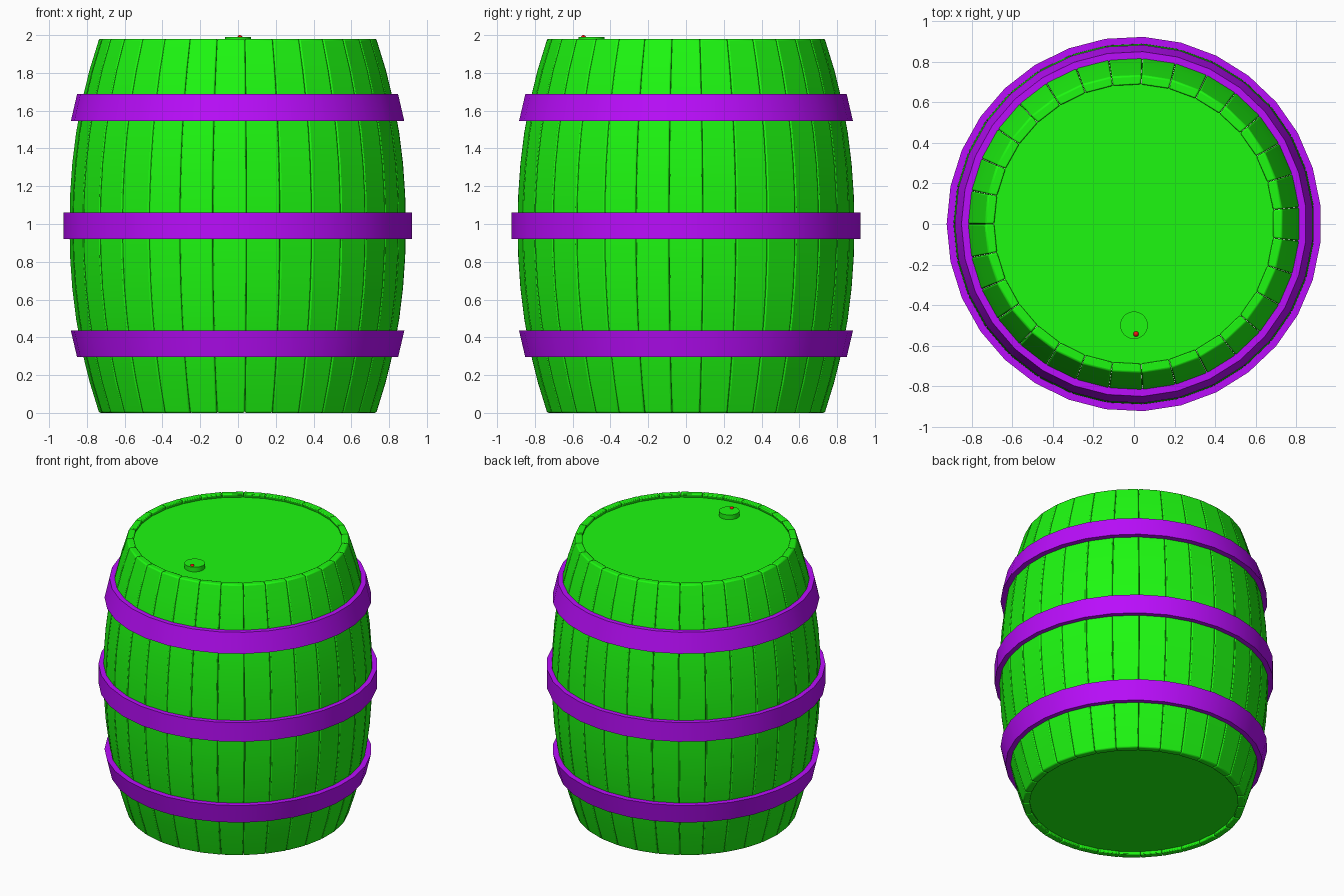
import bpy, bmesh
from math import radians, sin, cos, pi

if "Cube" in bpy.data.objects:
    bpy.data.objects.remove(bpy.data.objects["Cube"])

N = 31                      # staves around the barrel
STEP = 2 * pi / N
START = pi                  # one seam sits on the -x axis
H = 1.98


def material(name, rgb):
    m = bpy.data.materials.new(name)
    m.diffuse_color = (*rgb, 1)
    m.use_nodes = True
    m.node_tree.nodes["Principled BSDF"].inputs["Base Color"].default_value = m.diffuse_color
    return m


GREEN = material("green_wood", (0.0125, 0.945, 0.0055))
PURPLE = material("purple_metal", (0.49, 0.004, 0.97))
RED = material("red", (0.9, 0.005, 0.005))


def finish(bm, name, mat, smooth=None):
    bmesh.ops.recalc_face_normals(bm, faces=bm.faces)
    me = bpy.data.meshes.new(name)
    bm.to_mesh(me)
    bm.free()
    me.materials.append(mat)
    ob = bpy.data.objects.new(name, me)
    bpy.context.collection.objects.link(ob)
    if smooth:
        bpy.ops.object.select_all(action='DESELECT')
        ob.select_set(True)
        bpy.context.view_layer.objects.active = ob
        bpy.ops.object.shade_smooth_by_angle(angle=radians(smooth))
    return ob


def loft(bm, rings, closed=False):
    """Skin rings of vertices; cap the ends unless the loft closes on itself."""
    n = len(rings[0])
    last = len(rings) if closed else len(rings) - 1
    for i in range(last):
        a, b = rings[i], rings[(i + 1) % len(rings)]
        for j in range(n):
            k = (j + 1) % n
            bm.faces.new((a[j], a[k], b[k], b[j]))
    if not closed:
        bm.faces.new(rings[0])
        bm.faces.new(rings[-1])


def polar(bm, r, a, z):
    return bm.verts.new((r * cos(a), r * sin(a), z))


def bulge(z):
    t = abs(2 * z / H - 1)
    return 0.893 - 0.157 * t ** 2.15


# Curved staves, tightly packed, with softened edges
bm = bmesh.new()
for s in range(N):
    mid = START + (s + 0.5) * STEP
    rings = []
    for i in range(13):
        z = H * i / 12
        r = bulge(z)
        half = STEP / 2 - 0.0005 / r
        rings.append([polar(bm, rr, mid + sg * half, z) for rr, sg in
                      ((r - 0.048, -1), (r, -1), (r, 1), (r - 0.048, 1))])
    loft(bm, rings)
staves = finish(bm, "staves", GREEN, 50)
bev = staves.modifiers.new("soft_edges", 'BEVEL')
bev.width = 0.008
bev.segments = 2
bev.limit_method = 'ANGLE'
bev.angle_limit = radians(40)
# Bevel first, then smooth by angle
if len(staves.modifiers) > 1:
    staves.modifiers.move(len(staves.modifiers) - 1, 0)


# Hoops: upper and lower ones lean with the barrel sides
def hoop(name, z0, r0, z1, r1, thick=0.04):
    bm = bmesh.new()
    rings = []
    for s in range(N):
        a = START + s * STEP
        rings.append([polar(bm, r, a, z) for r, z in
                      ((r0 - thick, z0), (r0, z0), (r1, z1), (r1 - thick, z1))])
    loft(bm, rings, closed=True)
    finish(bm, name, PURPLE, 30)


hoop("lower_hoop", 0.295, 0.852, 0.435, 0.885)
hoop("middle_hoop", 0.92, 0.925, 1.06, 0.925)
hoop("upper_hoop", 1.545, 0.885, 1.687, 0.852)


# Lids and bung
def disc(name, r, z0, z1, x=0, y=0, sides=N, mat=GREEN):
    bm = bmesh.new()
    rings = [[bm.verts.new((x + r * cos(START + k * 2 * pi / sides),
                            y + r * sin(START + k * 2 * pi / sides), z))
              for k in range(sides)] for z in (z0, z1)]
    loft(bm, rings)
    finish(bm, name, mat, 35)


disc("bottom_lid", 0.695, 0.025, 0.055)
disc("top_lid", 0.695, 1.925, 1.955)
disc("bung", 0.068, 1.94, 1.989, 0, -0.5, 32)

# Small red bead on the bung
bm = bmesh.new()
bmesh.ops.create_uvsphere(bm, u_segments=16, v_segments=8, radius=0.014)
bmesh.ops.translate(bm, verts=bm.verts, vec=(0.01, -0.543, 1.986))
finish(bm, "bead", RED, 60)
